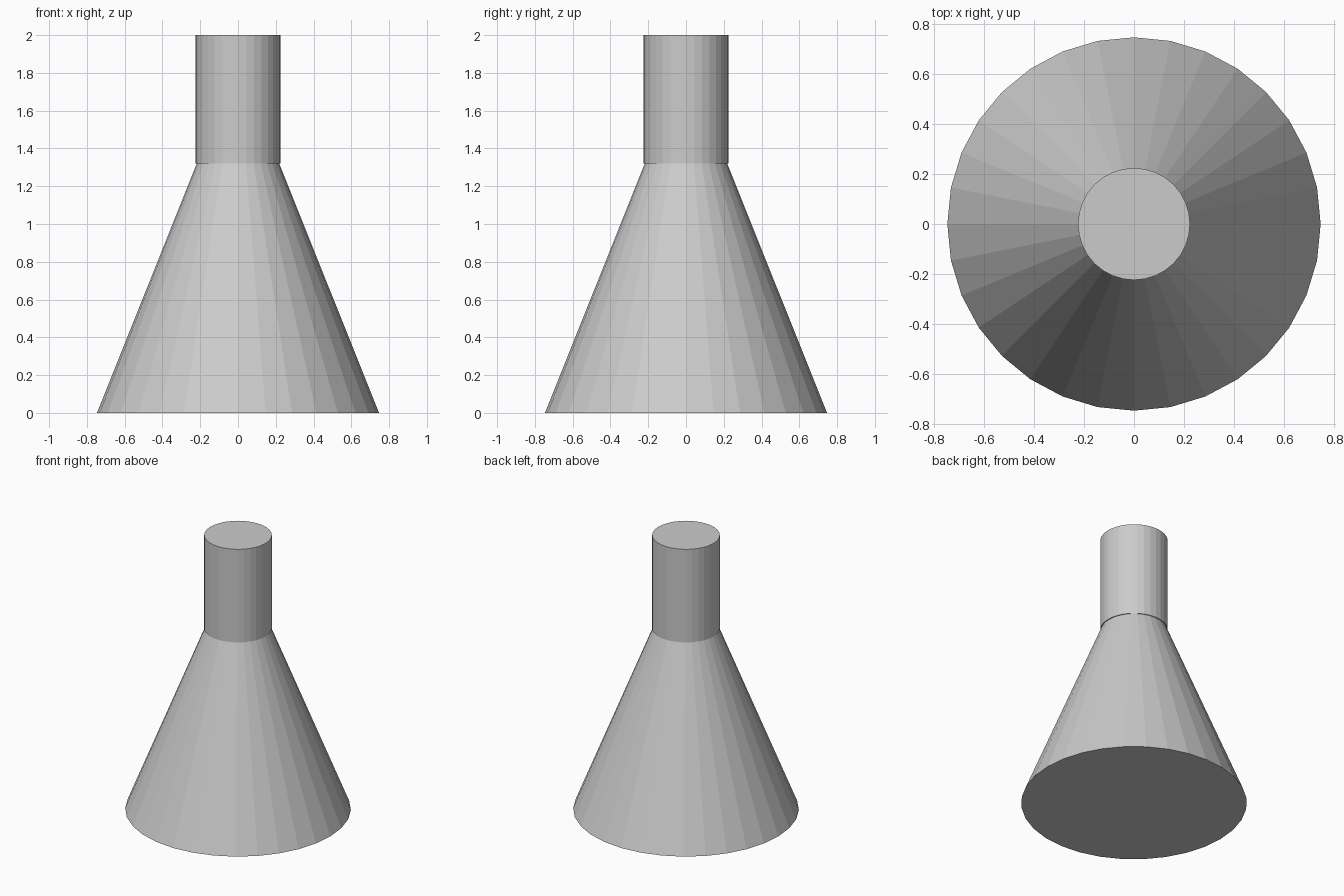
import bpy

if "Cube" in bpy.data.objects:
    bpy.data.objects.remove(bpy.data.objects["Cube"])

SIDES = 32


def tapered(name, r_bottom, r_top, z0, z1):
    """Flat-shaded capped frustum standing between two heights."""
    bpy.ops.mesh.primitive_cone_add(
        vertices=SIDES, radius1=r_bottom, radius2=r_top, depth=z1 - z0,
        end_fill_type='NGON', location=(0, 0, (z0 + z1) / 2))
    obj = bpy.context.object
    obj.name = name
    return obj


# Flared conical body
tapered("cone_body", 0.747, 0.218, 0.0, 1.32)

# Straight neck, a hair wider than the top of the cone
tapered("neck", 0.224, 0.224, 1.32, 2.0)
